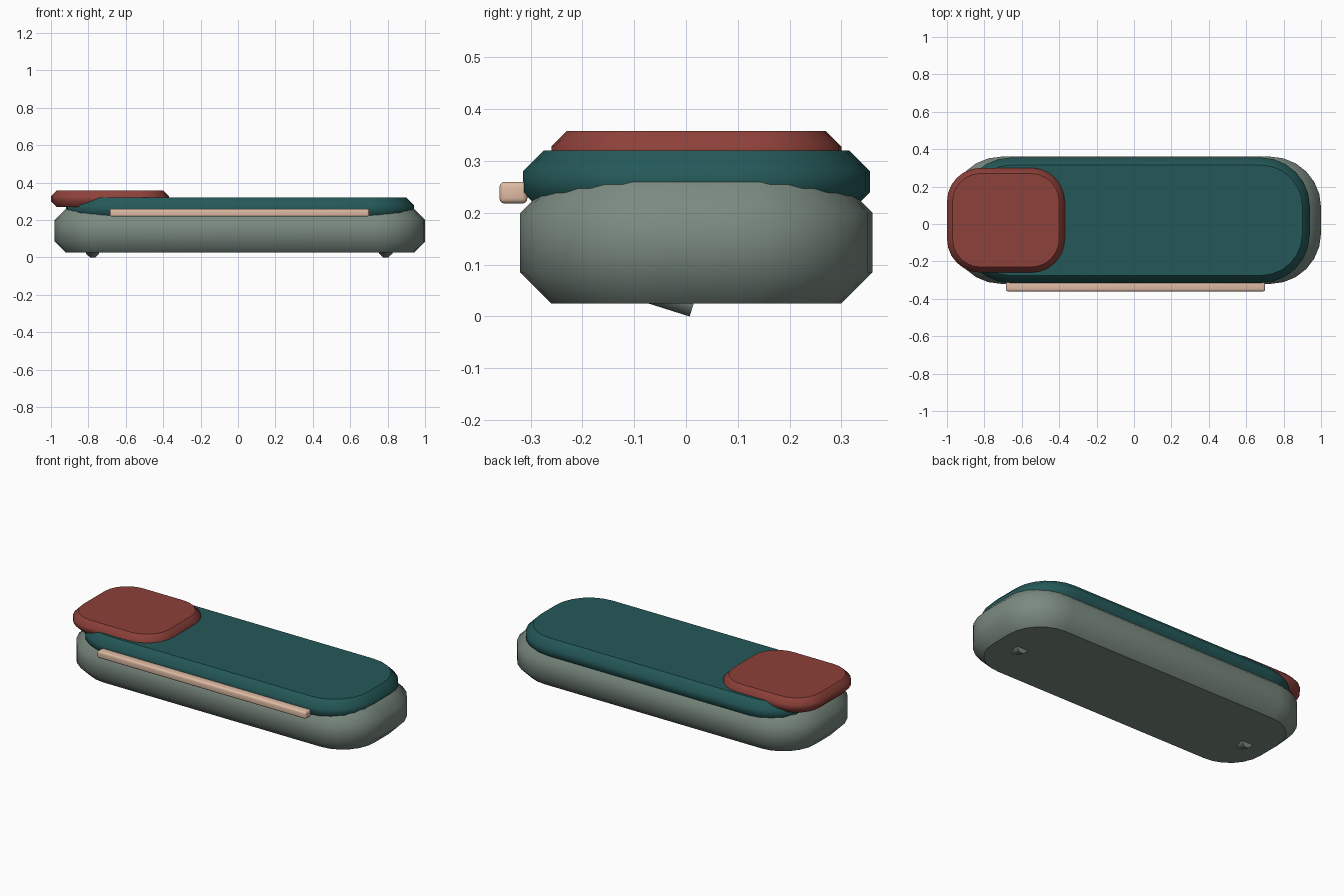
import bpy, bmesh, math
from mathutils import Matrix, Vector

if "Cube" in bpy.data.objects:
    bpy.data.objects.remove(bpy.data.objects["Cube"], do_unlink=True)


def material(name, rgb):
    m = bpy.data.materials.new(name)
    m.use_nodes = True
    m.diffuse_color = (*rgb, 1)
    m.node_tree.nodes["Principled BSDF"].inputs["Base Color"].default_value = (*rgb, 1)
    return m


SAGE = material("sage_grey", (0.195, 0.254, 0.216))
TEAL = material("deep_teal", (0.018, 0.098, 0.098))
RED = material("brick_red", (0.27, 0.052, 0.042))
PEACH = material("pale_peach", (0.74, 0.50, 0.37))


def finish(bm, name, mat):
    bmesh.ops.recalc_face_normals(bm, faces=bm.faces)
    me = bpy.data.meshes.new(name)
    bm.to_mesh(me)
    bm.free()
    me.materials.append(mat)
    ob = bpy.data.objects.new(name, me)
    bpy.context.collection.objects.link(ob)
    return ob


def outline(bm, centre, half, radius, z, segments=6):
    """Ring of vertices around a rounded rectangle."""
    ring = []
    for k, (sx, sy) in enumerate([(1, 1), (-1, 1), (-1, -1), (1, -1)]):
        for i in range(segments + 1):
            a = math.pi / 2 * (k + i / segments)
            ring.append(bm.verts.new((
                centre[0] + sx * (half[0] - radius) + radius * math.cos(a),
                centre[1] + sy * (half[1] - radius) + radius * math.sin(a), z)))
    return ring


def rounded_slab(name, mat, centre, half, radius, z0, z1, chamfer):
    """Rounded slab with chamfered rims, soft sides and crisp flat caps."""
    bm = bmesh.new()
    rings = []
    for z, inset in ((z0, chamfer), (z0 + chamfer, 0), (z1 - chamfer, 0), (z1, chamfer)):
        rings.append(outline(bm, centre, (half[0] - inset, half[1] - inset), radius - inset, z))
    for low, high in zip(rings, rings[1:]):
        for i in range(len(low)):
            j = (i + 1) % len(low)
            bm.faces.new((low[i], low[j], high[j], high[i])).smooth = True
    for ring in (rings[0], rings[-1]):
        cap = bm.faces.new(ring)
        for e in cap.edges:
            e.smooth = False
    return finish(bm, name, mat)


# Stacked slabs: body, lid and end pad
rounded_slab("base_body", SAGE, (0.01, 0.02), (0.99, 0.34), 0.27, 0.025, 0.26, 0.06)
rounded_slab("upper_lid", TEAL, (0.01, 0.02), (0.93, 0.335), 0.26, 0.20, 0.32, 0.04)
rounded_slab("end_pad", RED, (-0.685, 0.02), (0.315, 0.28), 0.18, 0.27, 0.358, 0.03)

# Long rail along the front
bm = bmesh.new()
bmesh.ops.create_cube(bm, size=1, matrix=Matrix.Translation((0.008, -0.333, 0.239))
                      @ Matrix.Diagonal((1.385, 0.054, 0.042, 1)))
bmesh.ops.bevel(bm, geom=bm.edges[:], offset=0.01, segments=3, profile=0.5, affect='EDGES')
rail = finish(bm, "front_rail", PEACH)
rail.data.shade_smooth()

# Small tilted pegs under the body
tilt = math.radians(17.5)
axis = Vector((0, math.cos(tilt), -math.sin(tilt)))
radius, length = 0.038, 0.12
apothem = radius * math.cos(math.pi / 8)
end = Vector((0, 0.007, 0)) + apothem * Vector((0, math.sin(tilt), math.cos(tilt)))
for side, x in (("right", -0.777), ("left", 0.79)):
    bm = bmesh.new()
    place = (Matrix.Translation(Vector((x, 0, 0)) + end - axis * length / 2)
             @ axis.to_track_quat('Z', 'X').to_matrix().to_4x4()
             @ Matrix.Rotation(math.pi / 8, 4, 'Z'))
    bmesh.ops.create_cone(bm, cap_ends=True, segments=8, radius1=radius,
                          radius2=radius, depth=length, matrix=place)
    for f in bm.faces:
        f.smooth = len(f.verts) == 4
        if not f.smooth:
            for e in f.edges:
                e.smooth = False
    finish(bm, side + "_foot_peg", SAGE)
